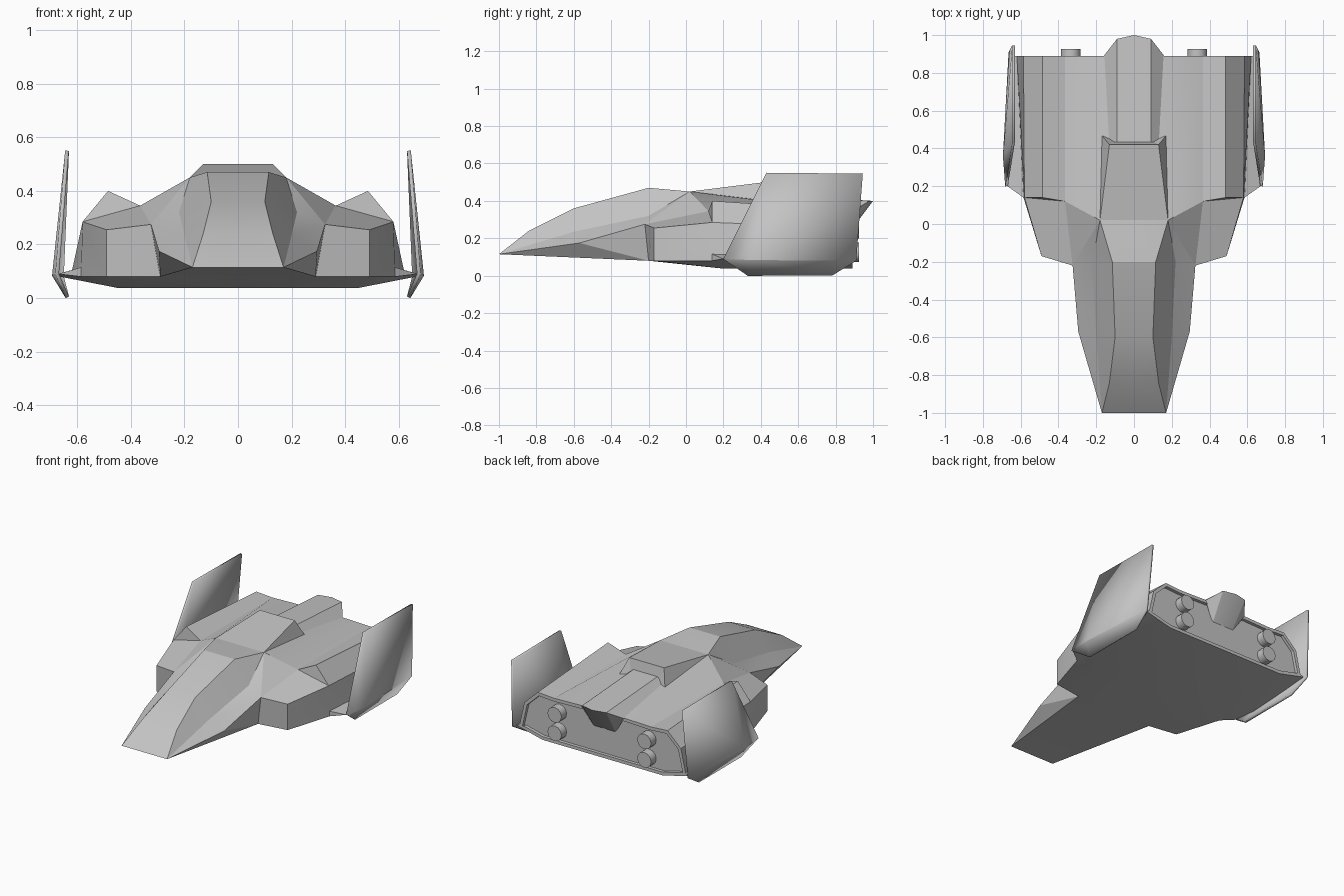
import bpy, bmesh, math
from mathutils import Matrix

default_cube = bpy.data.objects.get("Cube")
if default_cube:
    bpy.data.objects.remove(default_cube, do_unlink=True)

# One plain grey paint
paint = bpy.data.materials.new("hull_grey")
paint.use_nodes = True
paint.diffuse_color = (0.55, 0.55, 0.55, 1)
paint.node_tree.nodes["Principled BSDF"].inputs["Base Color"].default_value = paint.diffuse_color


def finish(name, bm, smooth_angle):
    mesh = bpy.data.meshes.new(name)
    bm.to_mesh(mesh)
    bm.free()
    obj = bpy.data.objects.new(name, mesh)
    bpy.context.collection.objects.link(obj)
    mesh.materials.append(paint)
    bpy.ops.object.select_all(action="DESELECT")
    obj.select_set(True)
    bpy.context.view_layer.objects.active = obj
    bpy.ops.object.shade_smooth_by_angle(angle=math.radians(smooth_angle))
    return obj


def mirrored_panels(points, panels):
    """Left-half panels mirrored to the right; '~name' is a point moved to the centreline."""
    bm = bmesh.new()
    verts = {}

    def vert(key):
        if key not in verts:
            x, y, z = points[key.lstrip("~")]
            verts[key] = bm.verts.new((0 if key.startswith("~") else x, y, z))
        return verts[key]

    for panel in panels:
        bm.faces.new([vert(key) for key in panel.split()])
    bmesh.ops.mirror(bm, geom=bm.verts[:] + bm.edges[:] + bm.faces[:],
                     matrix=Matrix.Identity(4), axis="X", merge_dist=0.0005)
    bmesh.ops.remove_doubles(bm, verts=bm.verts[:], dist=0.0005)
    bmesh.ops.recalc_face_normals(bm, faces=bm.faces[:])
    return bm


# Hull: nose, shoulders, rear deck and belly
hull_points = {
    "tip": (.17, -1, .115), "brow": (.13, -.84, .24), "hood": (.1, -.6, .36),
    "crown": (.115, -.2, .47), "nape": (.18, .02, .45),
    "cheek": (.2, -.6, .235), "temple": (.22, -.2, .32),
    "chine": (.295, -.57, .175), "armpit": (.325, -.22, .275), "jaw": (.29, -.2, .08),
    "pod": (.49, -.17, .255), "podlow": (.49, -.17, .08),
    "hip": (.58, .14, .285), "hiplow": (.585, .14, .08), "sill": (.585, .14, .115),
    "valley": (.365, .12, .345), "ridge": (.485, .14, .4),
    "ledge": (.67, .2, .09), "flare": (.69, .36, .085), "tail": (.645, .89, .085),
    "sillback": (.62, .89, .1), "hipback": (.585, .89, .255),
    "ridgeback": (.485, .89, .35), "valleyback": (.365, .89, .342), "deckback": (.16, .89, .348),
    "keel": (.45, .2, .038), "keelback": (.45, .89, .038),
}
hull_panels = [
    # Nose and its cheeks
    "tip ~tip ~brow brow", "brow ~brow ~hood hood", "hood ~hood ~crown crown",
    "crown ~crown ~nape nape", "tip brow cheek", "brow hood cheek",
    "hood crown temple cheek", "crown nape temple", "tip cheek chine",
    "cheek temple armpit chine", "tip chine jaw", "chine armpit jaw",
    # Shoulder pods
    "temple nape armpit", "armpit nape valley", "armpit valley hip pod",
    "armpit pod podlow jaw", "pod hip sill hiplow podlow",
    # Rear deck and side ledges
    "valley ridge hip", "valley valleyback ridgeback ridge", "ridge ridgeback hipback hip",
    "nape deckback valleyback valley", "~nape ~deckback deckback nape",
    "hip hipback sillback sill", "sill ledge hiplow", "sill flare ledge",
    "sill sillback tail flare",
    # Belly
    "tip jaw ~jaw ~tip", "jaw keel ~keel ~jaw", "jaw podlow keel", "podlow hiplow keel",
    "hiplow ledge flare keel", "flare tail keelback keel", "keel keelback ~keelback ~keel",
    # Stern
    "tail sillback hipback ridgeback valleyback deckback ~deckback ~keelback keelback",
]
hull = mirrored_panels(hull_points, hull_panels)
stern = [f for f in hull.faces if f.normal.y > .95 and f.calc_center_median().y > .85]
bmesh.ops.inset_region(hull, faces=stern, thickness=.022, depth=0, use_even_offset=True)
bmesh.ops.inset_region(hull, faces=stern, thickness=.001, depth=-.02)
finish("hull", hull, 17)

# Cowl behind the cockpit
finish("cowl", mirrored_panels({
    "front": (.18, .02, .45), "top": (.13, .42, .5),
    "foot": (.18, .48, .37), "inner": (.1, .44, .4),
}, ["~front front top ~top", "front foot top", "top foot inner", "top inner ~inner ~top"]), 15)

# Dorsal spine with a tapered tail
finish("spine", mirrored_panels({
    "top": (.09, .43, .435), "side": (.165, .43, .375),
    "end": (.09, .98, .4), "peak": (.0, 1, .4),
    "shoulder": (.16, .89, .345), "chin": (.08, .865, .22),
}, ["~top top end ~peak", "top side shoulder end", "end shoulder chin",
    "~peak end chin ~chin"]), 15)

# Side fins, bent at the ledge
fins = finish("side_fins", mirrored_panels({
    "front": (.675, .2, .09), "bulge": (.687, .36, .085), "back": (.657, .91, .08),
    "topfront": (.638, .43, .55), "topback": (.638, .945, .545),
    "lowfront": (.637, .33, .003), "lowback": (.637, .78, .003),
}, ["front bulge topfront", "bulge back topback topfront",
    "front lowfront bulge", "bulge lowfront lowback back"]), 20)
plate = fins.modifiers.new("thickness", "SOLIDIFY")
plate.thickness = .014
plate.offset = 0

# Four thrusters on the stern
for side, x in (("left", .335), ("right", -.335)):
    for level, z in (("lower", .125), ("upper", .25)):
        bm = bmesh.new()
        bmesh.ops.create_cone(bm, cap_ends=True, segments=12, radius1=.052, radius2=.052, depth=.065,
                              matrix=Matrix.Translation((x, .893, z)) @ Matrix.Rotation(math.pi / 2, 4, "X"))
        finish(f"{side}_{level}_thruster", bm, 35)
